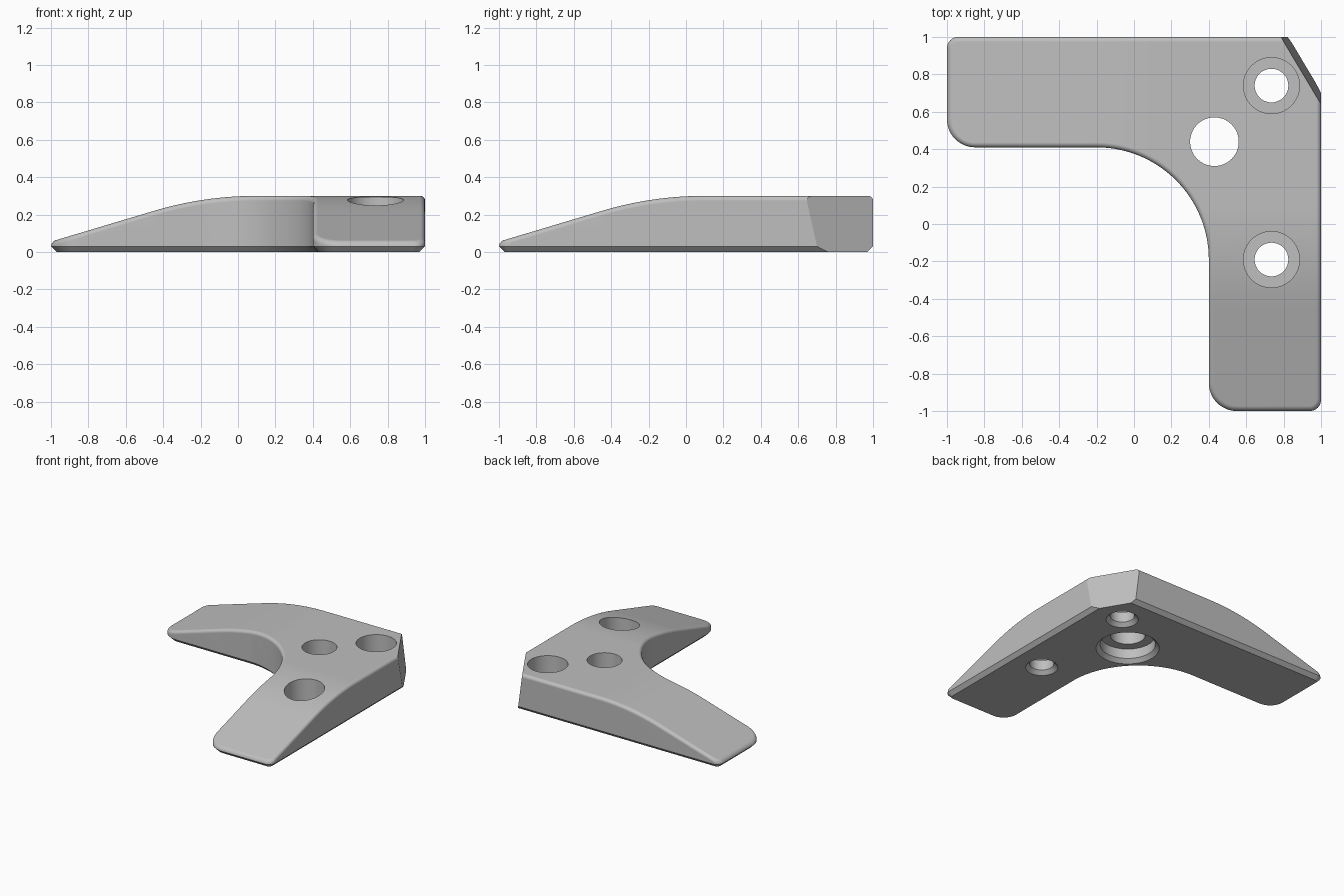
import bpy, bmesh, math
from mathutils import Vector

if "Cube" in bpy.data.objects:
    bpy.data.objects.remove(bpy.data.objects["Cube"])

TOP, CHAMFER, FILLET = 0.30, 0.03, 0.026
FLAT_AT, SLOPE_AT, RADIUS = 0.10, -0.45, 1.92

grey = bpy.data.materials.new("plain grey")
grey.diffuse_color = (0.52, 0.52, 0.52, 1)
grey.use_nodes = True
grey.node_tree.nodes["Principled BSDF"].inputs["Base Color"].default_value = grey.diffuse_color


def height(t):
    """Top height along an arm: straight ramp, tangent arc, then flat."""
    if t >= FLAT_AT:
        return TOP
    u = FLAT_AT - max(t, SLOPE_AT)
    drop = RADIUS - math.sqrt(RADIUS ** 2 - u * u)
    slope = u / math.sqrt(RADIUS ** 2 - u * u)
    return TOP - drop - slope * max(0, SLOPE_AT - t)


def outline(inset):
    """L-shaped plan made of corner arcs: centre, radius, start and end angle."""
    arcs = [(0.94, -0.94, 0.06, -90, 0, 8), (0.94, 0.94, 0.06, 0, 90, 8),
            (-0.94, 0.94, 0.06, 90, 180, 8), (-0.85, 0.56, 0.15, 180, 270, 12),
            (-0.20, -0.19, 0.60, 90, 0, 32), (0.55, -0.85, 0.15, 180, 270, 12)]
    pts = []
    for cx, cy, r, a0, a1, n in arcs:
        r += inset if a1 < a0 else -inset
        for i in range(n + 1):
            a = math.radians(a0 + (a1 - a0) * i / n)
            pts.append((cx + r * math.cos(a), cy + r * math.sin(a)))
    return pts


def add_object(name, bm):
    bmesh.ops.recalc_face_normals(bm, faces=bm.faces)
    me = bpy.data.meshes.new(name)
    bm.to_mesh(me)
    bm.free()
    me.materials.append(grey)
    ob = bpy.data.objects.new(name, me)
    bpy.context.collection.objects.link(ob)
    return ob


def bisect(bm, co, no, clear=False):
    bmesh.ops.bisect_plane(bm, geom=bm.verts[:] + bm.edges[:] + bm.faces[:], dist=1e-6,
                           plane_co=co, plane_no=no, clear_outer=clear)


# Bracket body: stacked outlines with a bottom chamfer and a rounded top edge
bm = bmesh.new()
levels = [(CHAMFER, 0), (0, CHAMFER)]
for i in range(7):
    a = math.radians(15 * i)
    levels.append((FILLET * (1 - math.cos(a)), TOP - FILLET * (1 - math.sin(a))))
rings = [[bm.verts.new((x, y, z)) for x, y in outline(ins)] for ins, z in levels]
for lo, hi in zip(rings, rings[1:]):
    for i in range(len(lo)):
        j = (i + 1) % len(lo)
        bm.faces.new((lo[i], lo[j], hi[j], hi[i]))
bm.faces.new(rings[0][::-1])
bm.faces.new(rings[-1])

# Slice the arms, then lower their upper part to the ramp curve
STEPS = 16
for i in range(STEPS + 1):
    t = SLOPE_AT + (FLAT_AT - SLOPE_AT) * i / STEPS
    bisect(bm, (t, 0, 0), (1, 0, 0))
    bisect(bm, (0, t, 0), (0, 1, 0))
for v in bm.verts:
    if v.co.z > 0.1:
        v.co.z += height(min(v.co.x, v.co.y)) - TOP

# Slanted cut across the outer corner
bisect(bm, (1, 0.64, TOP), Vector((0.859, 0.513, 0.115)).normalized(), True)
bmesh.ops.holes_fill(bm, edges=[e for e in bm.edges if e.is_boundary], sides=0)
body = add_object("corner_bracket", bm)


def bore(name, x, y, profile, n=64):
    """Cut a turned hole given by (radius, z) points."""
    b = bmesh.new()
    loops = [[b.verts.new((x + r * math.cos(2 * math.pi * i / n),
                           y + r * math.sin(2 * math.pi * i / n), z)) for i in range(n)]
             for r, z in profile]
    for lo, hi in zip(loops, loops[1:]):
        for i in range(n):
            j = (i + 1) % n
            b.faces.new((lo[i], lo[j], hi[j], hi[i]))
    b.faces.new(loops[0][::-1])
    b.faces.new(loops[-1])
    cutter = add_object(name, b)
    cutter.hide_render = True
    mod = body.modifiers.new(name, 'BOOLEAN')
    mod.operation = 'DIFFERENCE'
    mod.solver = 'EXACT'
    mod.object = cutter
    bpy.ops.object.modifier_apply(modifier=name)
    bpy.data.objects.remove(cutter)


bpy.context.view_layer.objects.active = body
body.select_set(True)

# Two counterbored screw holes and the central stepped hole
for k, y in enumerate((0.74, -0.19)):
    bore(f"screw_hole_{k}", 0.735, y, [(0.14, -0.02), (0.09, 0.03), (0.09, 0.11),
                                       (0.15, 0.11), (0.15, 0.4)])
bore("centre_hole", 0.43, 0.44, [(0.255, -0.02), (0.205, 0.03), (0.205, 0.11),
                                 (0.13, 0.11), (0.13, 0.4)])

# Smooth rounded surfaces, sharp hard edges
bpy.ops.object.shade_smooth_by_angle(angle=math.radians(25))
wn = body.modifiers.new("even_shading", 'WEIGHTED_NORMAL')
wn.keep_sharp = True
